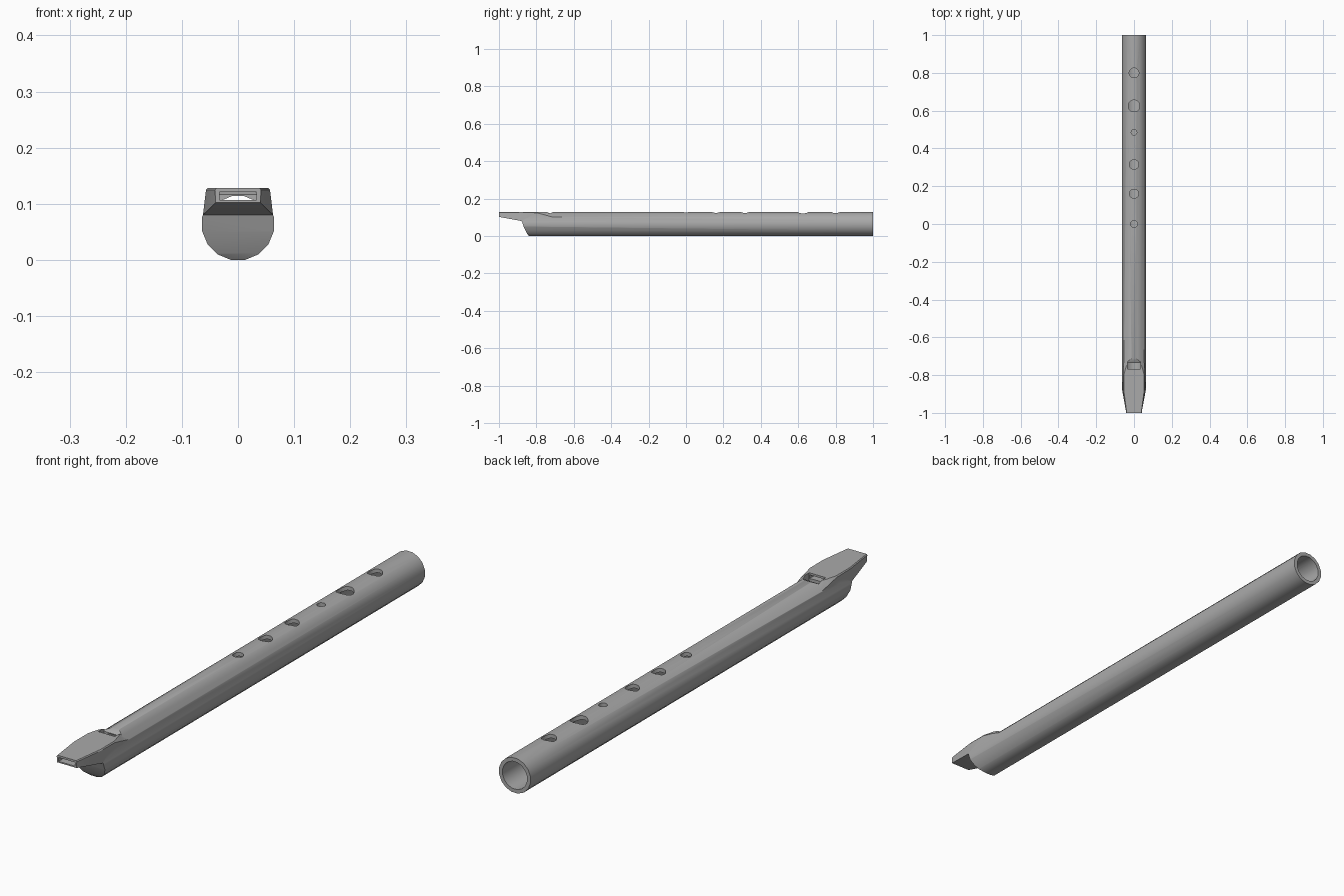
import bpy, bmesh, math
from mathutils import Matrix

if "Cube" in bpy.data.objects:
    bpy.data.objects.remove(bpy.data.objects["Cube"], do_unlink=True)

SIDES = 16
AXIS_Z = 0.064

grey = bpy.data.materials.new("plain grey")
grey.use_nodes = True
grey.diffuse_color = (0.4, 0.4, 0.4, 1)
grey.node_tree.nodes["Principled BSDF"].inputs["Base Color"].default_value = (0.4, 0.4, 0.4, 1)


def finish(name, bm):
    bmesh.ops.recalc_face_normals(bm, faces=bm.faces)
    mesh = bpy.data.meshes.new(name)
    bm.to_mesh(mesh)
    bm.free()
    mesh.materials.append(grey)
    obj = bpy.data.objects.new(name, mesh)
    bpy.context.collection.objects.link(obj)
    return obj


def rod(name, radius, length, matrix):
    """Cylinder with flats, not corners, facing the axes."""
    bm = bmesh.new()
    turn = Matrix.Rotation(math.pi / SIDES, 4, 'Z')
    bmesh.ops.create_cone(bm, cap_ends=True, segments=SIDES, radius1=radius,
                          radius2=radius, depth=length, matrix=matrix @ turn)
    return finish(name, bm)


def long_rod(name, radius, y0, y1):
    place = Matrix.Translation((0, (y0 + y1) / 2, AXIS_Z))
    return rod(name, radius, y1 - y0, place @ Matrix.Rotation(math.pi / 2, 4, 'X'))


def loft(name, rings):
    bm = bmesh.new()
    loops = [[bm.verts.new(p) for p in ring] for ring in rings]
    for a, b in zip(loops, loops[1:]):
        for i in range(len(a)):
            j = (i + 1) % len(a)
            bm.faces.new((a[i], a[j], b[j], b[i]))
    bm.faces.new(loops[0])
    bm.faces.new(loops[-1])
    return finish(name, bm)


def prism(name, half_width, profile):
    """Side profile (y, z) extruded across the width."""
    return loft(name, [[(x, y, z) for y, z in profile] for x in (-half_width, half_width)])


def boolean(target, tool, operation):
    mod = target.modifiers.new(tool.name, 'BOOLEAN')
    mod.operation = operation
    mod.solver = 'EXACT'
    mod.object = tool
    bpy.context.view_layer.objects.active = target
    bpy.ops.object.modifier_apply(modifier=mod.name)
    bpy.data.objects.remove(tool, do_unlink=True)


# Tube with its slanted lower front end
body = long_rod("whistle_body", 0.0652, -0.88, 1.0)
boolean(body, prism("front_slant", 0.2, [
    (-1.1, -0.1), (-0.84, -0.1), (-0.84, 0), (-0.85, 0.012), (-0.868, 0.05),
    (-0.879, 0.081), (-1.1, 0.081)]), 'DIFFERENCE')

# Beak: flat-topped mouthpiece that sinks into the tube at the rear
# y, top half width, top z, shoulder half width, shoulder z, base half width, base z
sections = [
    (-1.0, 0.038, 0.1285, 0.041, 0.125, 0.040, 0.102),
    (-0.88, 0.054, 0.1285, 0.057, 0.125, 0.0625, 0.08),
    (-0.80, 0.054, 0.1285, 0.057, 0.124, 0.057, 0.08),
    (-0.755, 0.042, 0.1285, 0.056, 0.113, 0.056, 0.08),
    (-0.71, 0.012, 0.1275, 0.052, 0.100, 0.050, 0.08),
]
rings = []
for y, tw, tz, sw, sz, bw, bz in sections:
    right = [(-tw, y, tz), (-sw, y, sz), (-bw, y, bz)]
    rings.append(right + [(-x, py, z) for x, py, z in reversed(right)])
boolean(body, loft("beak", rings), 'UNION')

# Bore, air channel, and sounding window with its ramp
boolean(body, long_rod("bore", 0.051, -0.77, 1.1), 'DIFFERENCE')
boolean(body, prism("air_channel", 0.033, [
    (-1.1, 0.107), (-0.76, 0.107), (-0.76, 0.121), (-1.1, 0.121)]), 'DIFFERENCE')
boolean(body, prism("window", 0.034, [
    (-0.768, 0.095), (-0.735, 0.095), (-0.735, 0.117), (-0.71, 0.129),
    (-0.71, 0.16), (-0.768, 0.16)]), 'DIFFERENCE')

# Finger holes through the upper wall
for y, radius in ((0, 0.019), (0.16, 0.024), (0.315, 0.025),
                  (0.485, 0.015), (0.625, 0.031), (0.8, 0.026)):
    hole = rod("finger_hole", radius, 0.1, Matrix.Translation((0, y, 0.12)))
    boolean(body, hole, 'DIFFERENCE')

# Smooth round walls, crisp edges
bpy.ops.object.select_all(action='DESELECT')
body.select_set(True)
bpy.context.view_layer.objects.active = body
bpy.ops.object.shade_smooth_by_angle(angle=math.radians(30))
